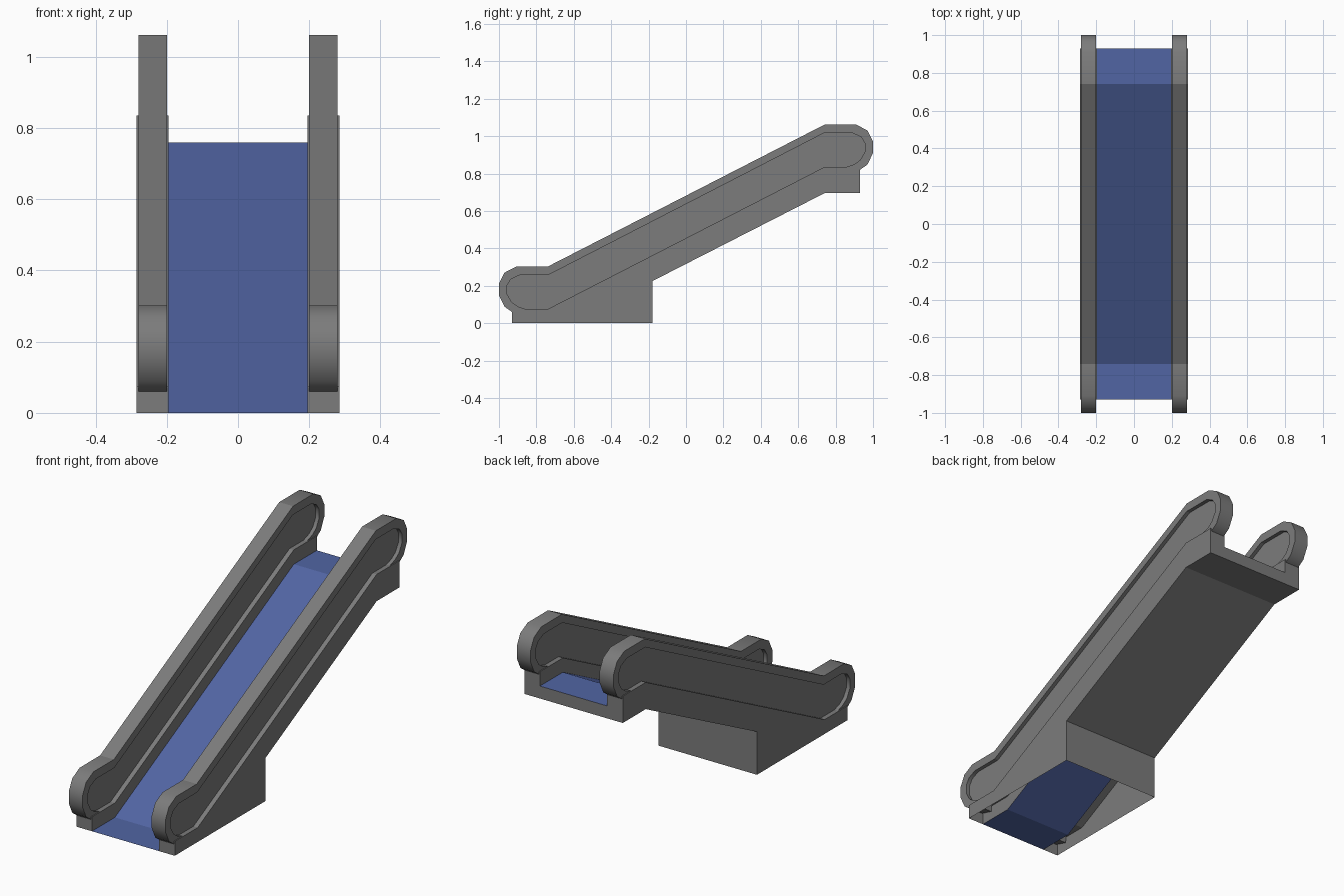
import bpy, bmesh, math

if "Cube" in bpy.data.objects:
    bpy.data.objects.remove(bpy.data.objects["Cube"])


def material(name, rgb):
    m = bpy.data.materials.new(name)
    m.diffuse_color = (*rgb, 1)
    m.use_nodes = True
    m.node_tree.nodes["Principled BSDF"].inputs["Base Color"].default_value = m.diffuse_color
    return m


GREY = material("grey metal", (0.20, 0.20, 0.20))
BLUE = material("blue treads", (0.083, 0.13, 0.37))

RISE = 0.76          # height gained along the slope
OUT, INN = 0.285, 0.195   # outer and inner faces of the side skirts
MID = 0.24           # centre line of each balustrade


def finish(bm, name, mat):
    me = bpy.data.meshes.new(name)
    bm.to_mesh(me)
    bm.free()
    me.materials.append(mat)
    ob = bpy.data.objects.new(name, me)
    bpy.context.collection.objects.link(ob)
    return ob


def extrude_profile(pts, x0, x1):
    """Solid from a (y, z) outline between two x positions."""
    bm = bmesh.new()
    a = [bm.verts.new((x0, y, z)) for y, z in pts]
    b = [bm.verts.new((x1, y, z)) for y, z in pts]
    n = len(pts)
    bm.faces.new(a)
    bm.faces.new(b[::-1])
    for i in range(n):
        j = (i + 1) % n
        bm.faces.new((a[j], a[i], b[i], b[j]))
    bmesh.ops.recalc_face_normals(bm, faces=bm.faces)
    return bm


def both_ends(pts):
    """Lower end outline, then the same mirrored at the upper landing."""
    return pts + [(-y, z + RISE) for y, z in reversed(pts)]


# Walking surface line and skirt top line
deck = both_ends([(-0.93, 0.0), (-0.74, 0.0)])
ledge = [(y, z + 0.075) for y, z in deck]
under = [(-0.18, 0.0), (-0.18, 0.225), (0.74, 0.695), (0.93, 0.695)]

# Base: skirts, underside and end caps, open below the lower landing
bm = bmesh.new()


def face(*co):
    bm.faces.new([bm.verts.new(c) for c in co])


def strip(line, xa, xb):
    for (y0, z0), (y1, z1) in zip(line, line[1:]):
        face((xa, y0, z0), (xb, y0, z0), (xb, y1, z1), (xa, y1, z1))


for s in (1, -1):
    # outer wall
    wall = [(-0.93, 0.0)] + under + ledge[::-1]
    wall = [(s * OUT, y, z) for y, z in wall]
    face(*(wall if s > 0 else wall[::-1]))
    # skirt top
    strip(ledge, *((INN, OUT) if s > 0 else (-OUT, -INN)))
    # inner wall
    for i in range(3):
        q = [(s * INN, *deck[i]), (s * INN, *ledge[i]),
             (s * INN, *ledge[i + 1]), (s * INN, *deck[i + 1])]
        face(*(q if s > 0 else q[::-1]))
    # front cap
    q = [(s * INN, -0.93, 0), (s * OUT, -0.93, 0),
         (s * OUT, -0.93, 0.075), (s * INN, -0.93, 0.075)]
    face(*(q if s > 0 else q[::-1]))
# underside
strip(under, OUT, -OUT)
# rear cap, U shaped
face(*[(x, 0.93, z) for x, z in (
    (OUT, 0.695), (-OUT, 0.695), (-OUT, 0.835), (-INN, 0.835),
    (-INN, RISE), (INN, RISE), (INN, 0.835), (OUT, 0.835))])
bmesh.ops.remove_doubles(bm, verts=bm.verts, dist=1e-5)
finish(bm, "base", GREY)

# Blue walking surface
bm = bmesh.new()
strip(deck, -INN, INN)
bmesh.ops.remove_doubles(bm, verts=bm.verts, dist=1e-5)
finish(bm, "walking_surface", BLUE)

# Handrail band outlines
outer = both_ends([(-0.86, 0.04), (-0.93, 0.06), (-0.97, 0.088), (-1.0, 0.15),
                   (-1.0, 0.212), (-0.971, 0.27), (-0.91, 0.302), (-0.741, 0.302)])
inner = both_ends([(-0.856, 0.075), (-0.9, 0.09), (-0.932, 0.113), (-0.957, 0.157),
                   (-0.957, 0.202), (-0.936, 0.236), (-0.89, 0.257), (-0.738, 0.257)])

for side, s in (("right", 1), ("left", -1)):
    # handrail, rounded only around its two ends
    bm = extrude_profile(outer + inner[::-1], s * MID - 0.04, s * MID + 0.04)
    for f in bm.faces:
        f.smooth = True
    for e in bm.edges:
        y = (e.verts[0].co.y + e.verts[1].co.y) / 2
        e.smooth = e.calc_face_angle(0) < math.radians(50) and abs(y) > 0.8
    finish(bm, side + "_handrail", GREY)
    # recessed balustrade panel
    bm = extrude_profile(inner + [(0.74, 0.835), (-0.74, 0.075)],
                         s * MID - 0.02, s * MID + 0.02)
    finish(bm, side + "_panel", GREY)
